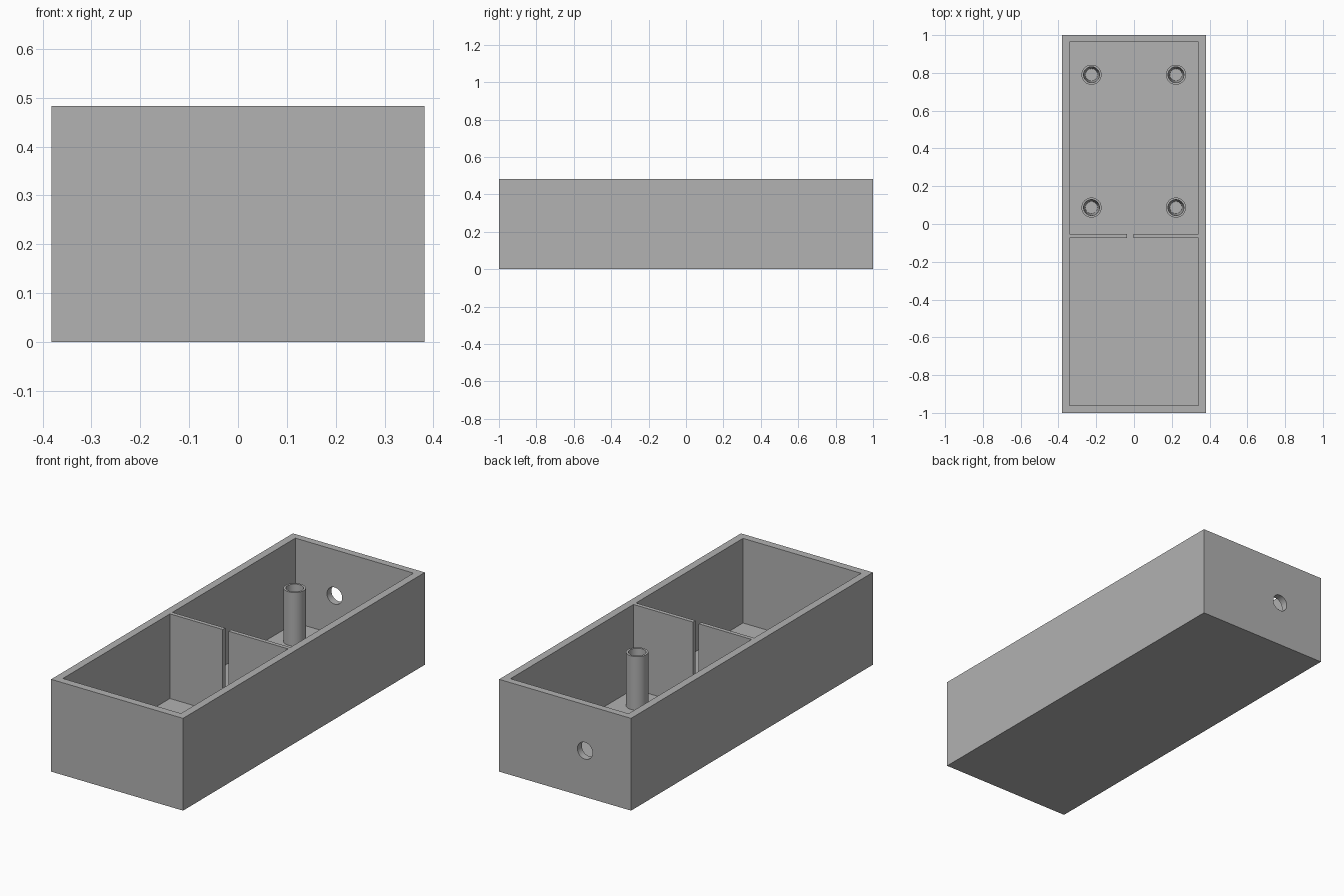
import bpy, bmesh, math
from mathutils import Matrix

cube = bpy.data.objects.get("Cube")
if cube:
    bpy.data.objects.remove(cube, do_unlink=True)

GREY = (0.445, 0.445, 0.445, 1)
mat = bpy.data.materials.new("plain grey")
mat.use_nodes = True
mat.diffuse_color = GREY
mat.node_tree.nodes["Principled BSDF"].inputs["Base Color"].default_value = GREY

HALF_W, HEIGHT, FLOOR = 0.382, 0.483, 0.04
IN_X, IN_FRONT, IN_BACK = 0.342, -0.96, 0.963
DIV_FRONT, DIV_BACK = -0.075, -0.054
SLOT_L, SLOT_R = -0.002, -0.036


def make_object(name, bm):
    bmesh.ops.recalc_face_normals(bm, faces=bm.faces)
    mesh = bpy.data.meshes.new(name)
    bm.to_mesh(mesh)
    bm.free()
    mesh.materials.append(mat)
    ob = bpy.data.objects.new(name, mesh)
    bpy.context.collection.objects.link(ob)
    return ob


def prism(name, outline, z0, z1):
    bm = bmesh.new()
    face = bm.faces.new([bm.verts.new((x, y, z0)) for x, y in outline])
    top = bmesh.ops.extrude_face_region(bm, geom=[face])["geom"]
    verts = [v for v in top if isinstance(v, bmesh.types.BMVert)]
    bmesh.ops.translate(bm, verts=verts, vec=(0, 0, z1 - z0))
    return make_object(name, bm)


def lathe(name, profile, steps=48):
    bm = bmesh.new()
    verts = [bm.verts.new((r, 0, z)) for r, z in profile]
    edges = [bm.edges.new(pair) for pair in zip(verts, verts[1:])]
    bmesh.ops.spin(bm, geom=verts + edges, cent=(0, 0, 0), axis=(0, 0, 1),
                   angle=math.tau, steps=steps)
    bmesh.ops.remove_doubles(bm, verts=bm.verts, dist=0.0002)
    return make_object(name, bm)


def cut(target, cutter):
    cutter.hide_render = True
    mod = target.modifiers.new("cut", 'BOOLEAN')
    mod.operation, mod.solver, mod.object = 'DIFFERENCE', 'EXACT', cutter
    bpy.context.view_layer.objects.active = target
    bpy.ops.object.modifier_apply(modifier=mod.name)
    bpy.data.objects.remove(cutter, do_unlink=True)


def smooth(ob):
    bpy.ops.object.select_all(action='DESELECT')
    ob.select_set(True)
    bpy.context.view_layer.objects.active = ob
    bpy.ops.object.shade_smooth_by_angle(angle=math.radians(30))


# Tray: solid block hollowed into two bays, leaving a slotted divider
tray = prism("tray", [(-HALF_W, -1), (HALF_W, -1), (HALF_W, 1), (-HALF_W, 1)],
             0, HEIGHT)
bays = [(-IN_X, IN_FRONT), (IN_X, IN_FRONT),
        (IN_X, DIV_FRONT), (SLOT_L, DIV_FRONT),
        (SLOT_L, DIV_BACK), (IN_X, DIV_BACK),
        (IN_X, IN_BACK), (-IN_X, IN_BACK),
        (-IN_X, DIV_BACK), (SLOT_R, DIV_BACK),
        (SLOT_R, DIV_FRONT), (-IN_X, DIV_FRONT)]
cut(tray, prism("bay_cutter", bays, FLOOR, HEIGHT + 0.1))

# Round cable hole through the back wall
bm = bmesh.new()
bmesh.ops.create_cone(bm, cap_ends=True, segments=48, radius1=0.044,
                      radius2=0.044, depth=0.2,
                      matrix=Matrix.Translation((-0.115, 1, 0.242))
                      @ Matrix.Rotation(math.pi / 2, 4, 'X'))
cut(tray, make_object("hole_cutter", bm))
smooth(tray)

# Four hollow screw posts with tapered bores
TOP = 0.32
post_profile = [(0.053, FLOOR - 0.01), (0.053, TOP), (0.042, TOP),
                (0.032, FLOOR + 0.02), (0, FLOOR + 0.02)]
for side, x in (("left", 0.222), ("right", -0.225)):
    for end, y in (("front", 0.087), ("back", 0.79)):
        post = lathe(f"{end}_{side}_post", post_profile)
        post.location = (x, y, 0)
        smooth(post)
